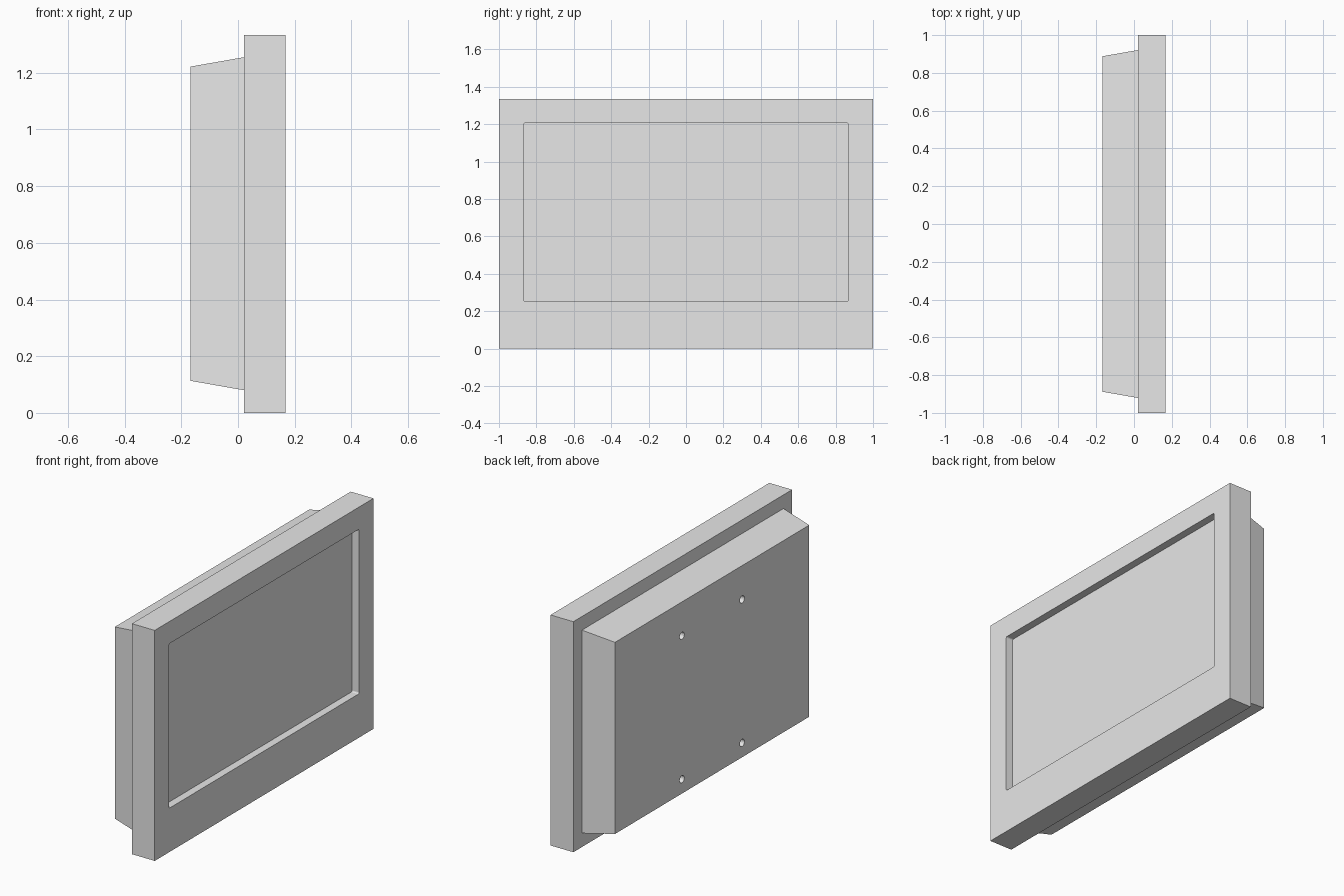
import bpy
import bmesh
from math import radians
from mathutils import Matrix

if "Cube" in bpy.data.objects:
    bpy.data.objects.remove(bpy.data.objects["Cube"], do_unlink=True)

grey = bpy.data.materials.new("plain_grey")
grey.use_nodes = True
grey.diffuse_color = (0.8, 0.8, 0.8, 1)
grey.node_tree.nodes["Principled BSDF"].inputs["Base Color"].default_value = grey.diffuse_color

HEIGHT, FRONT, SEAM = 1.334, 0.167, 0.021


def finish(name, bm):
    mesh = bpy.data.meshes.new(name)
    bmesh.ops.recalc_face_normals(bm, faces=bm.faces)
    bm.to_mesh(mesh)
    bm.free()
    mesh.materials.append(grey)
    obj = bpy.data.objects.new(name, mesh)
    bpy.context.collection.objects.link(obj)
    return obj


def slab(name, x0, x1, half_y, z0, z1, inset=0.0, corner=0.0):
    """Box between x0 and x1; the x0 end shrinks by inset, corners may be rounded."""
    bm = bmesh.new()
    bmesh.ops.create_cube(bm, size=1)
    for v in bm.verts:
        back = v.co.x < 0
        d = inset if back else 0
        v.co.x = x0 if back else x1
        v.co.y = (half_y - d) * (1 if v.co.y > 0 else -1)
        v.co.z = z1 - d if v.co.z > 0 else z0 + d
    if corner:
        edges = [e for e in bm.edges if abs(e.verts[0].co.x - e.verts[1].co.x) > 0.01]
        bmesh.ops.bevel(bm, geom=edges, offset=corner, segments=3, profile=0.5, affect='EDGES')
    return finish(name, bm)


def cut(target, cutter):
    mod = target.modifiers.new("cut_" + cutter.name, 'BOOLEAN')
    mod.operation = 'DIFFERENCE'
    mod.solver = 'EXACT'
    mod.object = cutter
    cutter.hide_render = True
    cutter.hide_set(True)
    cutter.display_type = 'WIRE'


# Front frame with the sunken screen
frame = slab("front_frame", SEAM, FRONT, 1.0, 0, HEIGHT)
recess = slab("screen_recess_cutter", FRONT - 0.045, FRONT + 0.1, 0.868, 0.254, 1.206, corner=0.008)
cut(frame, recess)

# Tapered rear housing
housing = slab("rear_housing", -FRONT, SEAM, 0.921, 0.08, 1.255, inset=0.033)

# Four mounting holes in the housing back
bm = bmesh.new()
for y in (-0.275, 0.275):
    for z in (0.196, 1.026):
        place = Matrix.Translation((-FRONT, y, z)) @ Matrix.Rotation(radians(90), 4, 'Y')
        bmesh.ops.create_cone(bm, cap_ends=True, segments=24, radius1=0.021, radius2=0.021,
                              depth=0.1, matrix=place)
cut(housing, finish("mounting_hole_cutter", bm))
